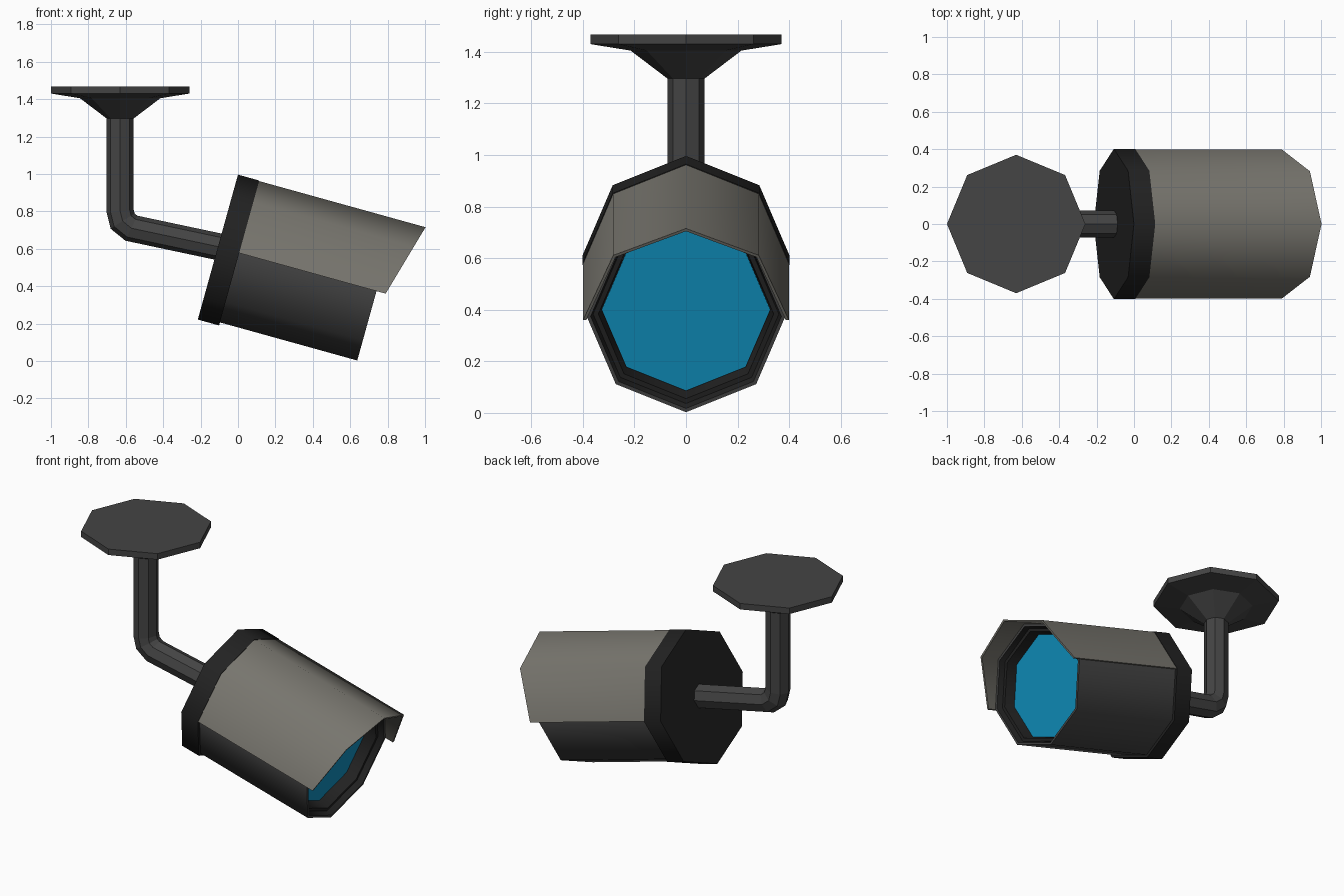
import bpy, bmesh, math
from mathutils import Matrix, Vector

if "Cube" in bpy.data.objects:
    bpy.data.objects.remove(bpy.data.objects["Cube"])


def material(name, rgb):
    m = bpy.data.materials.new(name)
    m.diffuse_color = (*rgb, 1)
    m.use_nodes = True
    m.node_tree.nodes["Principled BSDF"].inputs["Base Color"].default_value = m.diffuse_color
    return m


GREY = material("dark grey metal", (0.058, 0.058, 0.058))
BLACK = material("black plastic", (0.016, 0.016, 0.016))
HOOD = material("warm grey hood", (0.185, 0.178, 0.155))
BLUE = material("blue glass", (0.005, 0.28, 0.52))
SIDES = 8


def finish(name, bm, mats, matrix=Matrix(), smooth=False):
    bmesh.ops.recalc_face_normals(bm, faces=bm.faces)
    bm.transform(matrix)
    me = bpy.data.meshes.new(name)
    bm.to_mesh(me)
    bm.free()
    for m in mats:
        me.materials.append(m)
    ob = bpy.data.objects.new(name, me)
    bpy.context.collection.objects.link(ob)
    if smooth:
        bpy.ops.object.select_all(action='DESELECT')
        bpy.context.view_layer.objects.active = ob
        ob.select_set(True)
        bpy.ops.object.shade_smooth_by_angle(angle=math.radians(50))
    return ob


def bridge(rings, bm, black_from=99):
    """Join closed rings of vertices and cap both ends."""
    for k, (a, b) in enumerate(zip(rings, rings[1:])):
        for i in range(len(a)):
            j = (i + 1) % len(a)
            f = bm.faces.new((a[i], a[j], b[j], b[i]))
            f.material_index = int(k >= black_from)
    bm.faces.new(rings[0][::-1])
    f = bm.faces.new(rings[-1])
    f.material_index = int(black_from < 99)


def lathe(name, profile, mats, matrix, smooth=False, black_from=99):
    """Eight-sided turned solid from (axis position, radius) points."""
    bm = bmesh.new()
    rings = [[bm.verts.new((r * math.cos(math.tau * i / SIDES),
                            r * math.sin(math.tau * i / SIDES), s))
              for i in range(SIDES)] for s, r in profile]
    bridge(rings, bm, black_from)
    return finish(name, bm, mats, matrix, smooth)


# Ceiling plate with cone
lathe("ceiling_mount", [(1.295, 0.07), (1.405, 0.215), (1.43, 0.37), (1.467, 0.37)],
      [GREY], Matrix.Translation((-0.63, 0, 0)))

# Bent arm: octagonal section swept along a path in the xz plane
path = [Vector(p) for p in ((-0.63, 0, 1.32), (-0.63, 0, 0.80), (-0.617, 0, 0.748),
                            (-0.57, 0, 0.71), (-0.08, 0, 0.606))]
bm = bmesh.new()
rings = []
for i, p in enumerate(path):
    t0 = (p - path[i - 1]).normalized() if i else Vector((0, 0, -1))
    t1 = (path[i + 1] - p).normalized() if i + 1 < len(path) else t0
    t = (t0 + t1).normalized()
    side = Vector((-t.z, 0, t.x)) / t.dot(t1)
    rings.append([bm.verts.new(p + 0.072 * (side * math.cos(math.tau * k / SIDES)
                  + Vector((0, 1, 0)) * math.sin(math.tau * k / SIDES)))
                  for k in range(SIDES)])
bridge(rings, bm)
finish("arm", bm, [GREY])

# Camera frame: local z runs forward along the tilted axis, local -x is up
CAM = Matrix.Translation((-0.1075, 0, 0.609)) @ Matrix.Rotation(math.radians(105.5), 4, 'Y')

# Back cap, housing with recessed black bezel, and glass
lathe("back_cap", [(0, 0.402), (0.118, 0.402)], [BLACK], CAM, True)
lathe("housing", [(0.10, 0.385), (0.88, 0.385), (0.88, 0.37), (0.845, 0.36),
                  (0.845, 0.34), (0.775, 0.328)], [GREY, BLACK], CAM, True, black_from=2)
lathe("lens_glass", [(0.772, 0.326), (0.78, 0.326)], [BLUE], CAM)

# Sun hood: upper half shell with slanted front edge
bm = bmesh.new()
rings = []
for i in range(SIDES // 2 + 1):
    a = math.tau * i / SIDES
    ring = []
    for r, front in ((0.399, False), (0.399, True), (0.387, True), (0.387, False)):
        h = r * math.sin(a)
        s = 0.931 + 0.277 * h if front else 0.11
        ring.append(bm.verts.new((-h, r * math.cos(a), s)))
    rings.append(ring)
bridge(rings, bm)
finish("sun_hood", bm, [HOOD], CAM, True)
